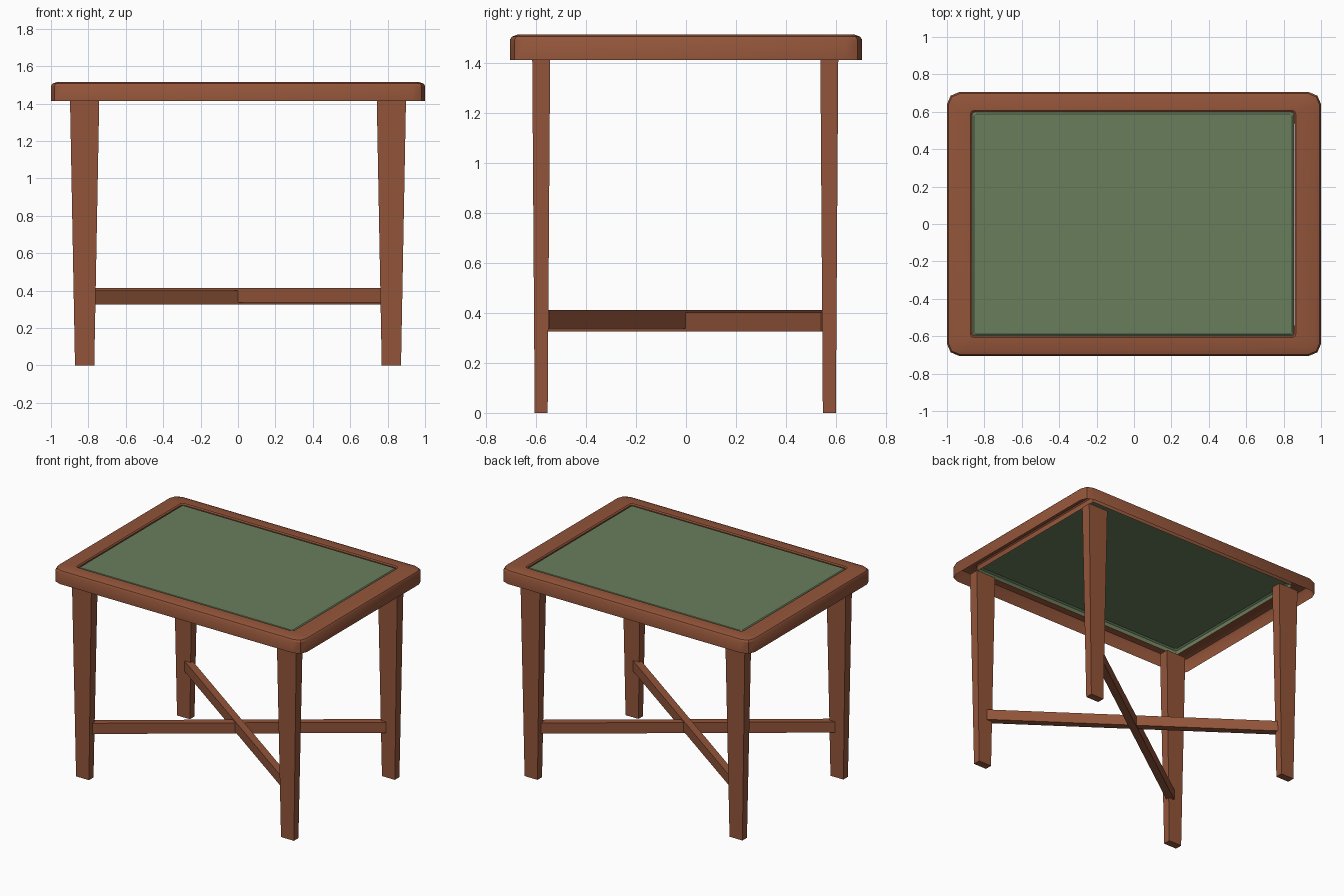
import bpy, bmesh, math
from mathutils import Matrix, Vector

if "Cube" in bpy.data.objects:
    bpy.data.objects.remove(bpy.data.objects["Cube"])


def material(name, rgb):
    m = bpy.data.materials.new(name)
    m.diffuse_color = (*rgb, 1)
    m.use_nodes = True
    m.node_tree.nodes["Principled BSDF"].inputs["Base Color"].default_value = m.diffuse_color
    return m


WOOD = material("reddish brown wood", (0.29, 0.09, 0.042))
FELT = material("green felt", (0.138, 0.208, 0.108))


def finish(name, bm, mat, smooth=None):
    bmesh.ops.recalc_face_normals(bm, faces=bm.faces)
    # open shells: make sure the top faces point up
    top = max(bm.faces, key=lambda f: abs(f.normal.z) * f.calc_area())
    if smooth and top.normal.z < 0:
        bmesh.ops.reverse_faces(bm, faces=bm.faces)
    me = bpy.data.meshes.new(name)
    bm.to_mesh(me)
    bm.free()
    me.materials.append(mat)
    ob = bpy.data.objects.new(name, me)
    bpy.context.collection.objects.link(ob)
    if smooth:
        bpy.ops.object.select_all(action='DESELECT')
        ob.select_set(True)
        bpy.context.view_layer.objects.active = ob
        bpy.ops.object.shade_smooth_by_angle(angle=math.radians(smooth))
    return ob


def ring(bm, hx, hy, r, z, cx=0.0):
    """Rounded rectangle of vertices, two segments per corner."""
    vs = []
    for i, (sx, sy) in enumerate([(1, 1), (-1, 1), (-1, -1), (1, -1)]):
        for k in range(3):
            a = math.radians(90 * i + 45 * k)
            vs.append(bm.verts.new((cx + sx * (hx - r) + r * math.cos(a),
                                    sy * (hy - r) + r * math.sin(a), z)))
    return vs


def shell(name, rings, mat, cap):
    bm = bmesh.new()
    loops = [ring(bm, *r) for r in rings]
    for a, b in zip(loops, loops[1:]):
        for i in range(len(a)):
            j = (i + 1) % len(a)
            bm.faces.new((a[i], a[j], b[j], b[i]))
    if cap:
        bm.faces.new(loops[-1])
    return finish(name, bm, mat, 35)


# Table-top frame: hollow moulded rim, open below
shell("tabletop_frame", [
    (1.00, 0.705, 0.065, 1.413),
    (1.00, 0.705, 0.065, 1.495),
    (0.992, 0.697, 0.06, 1.507),
    (0.970, 0.675, 0.05, 1.515),
    (0.870, 0.608, 0.02, 1.515, -0.005),
    (0.862, 0.600, 0.015, 1.508, -0.005),
    (0.862, 0.600, 0.015, 1.470, -0.005)], WOOD, False)

# Green playing surface with a turned-down edge
shell("tabletop_panel", [
    (0.861, 0.599, 0.018, 1.475, -0.005),
    (0.861, 0.599, 0.018, 1.500, -0.005),
    (0.850, 0.588, 0.012, 1.509, -0.005)], FELT, True)

# Four tapered legs
for sx, side in ((-1, "left"), (1, "right")):
    for y, end in ((-0.58, "front"), (0.574, "back")):
        bm = bmesh.new()
        bmesh.ops.create_cube(bm, size=1)
        for v in bm.verts:
            w, d = (0.157, 0.072) if v.co.z > 0 else (0.103, 0.052)
            v.co = (sx * 0.82 + v.co.x * w, y + v.co.y * d,
                    1.44 if v.co.z > 0 else 0)
        finish(f"{end}_{side}_leg", bm, WOOD)

# Crossed diagonal stretchers
for s, z0, z1, name in ((1, 0.325, 0.402, "lower_stretcher"),
                        (-1, 0.338, 0.413, "upper_stretcher")):
    d = Vector((1.585, s * 1.13, 0))
    bm = bmesh.new()
    bmesh.ops.create_cube(bm, size=1, matrix=(
        Matrix.Translation((0, -0.003, (z0 + z1) / 2))
        @ Matrix.Rotation(math.atan2(d.y, d.x), 4, 'Z')
        @ Matrix.Diagonal((d.length, 0.05, z1 - z0, 1))))
    finish(name, bm, WOOD)
